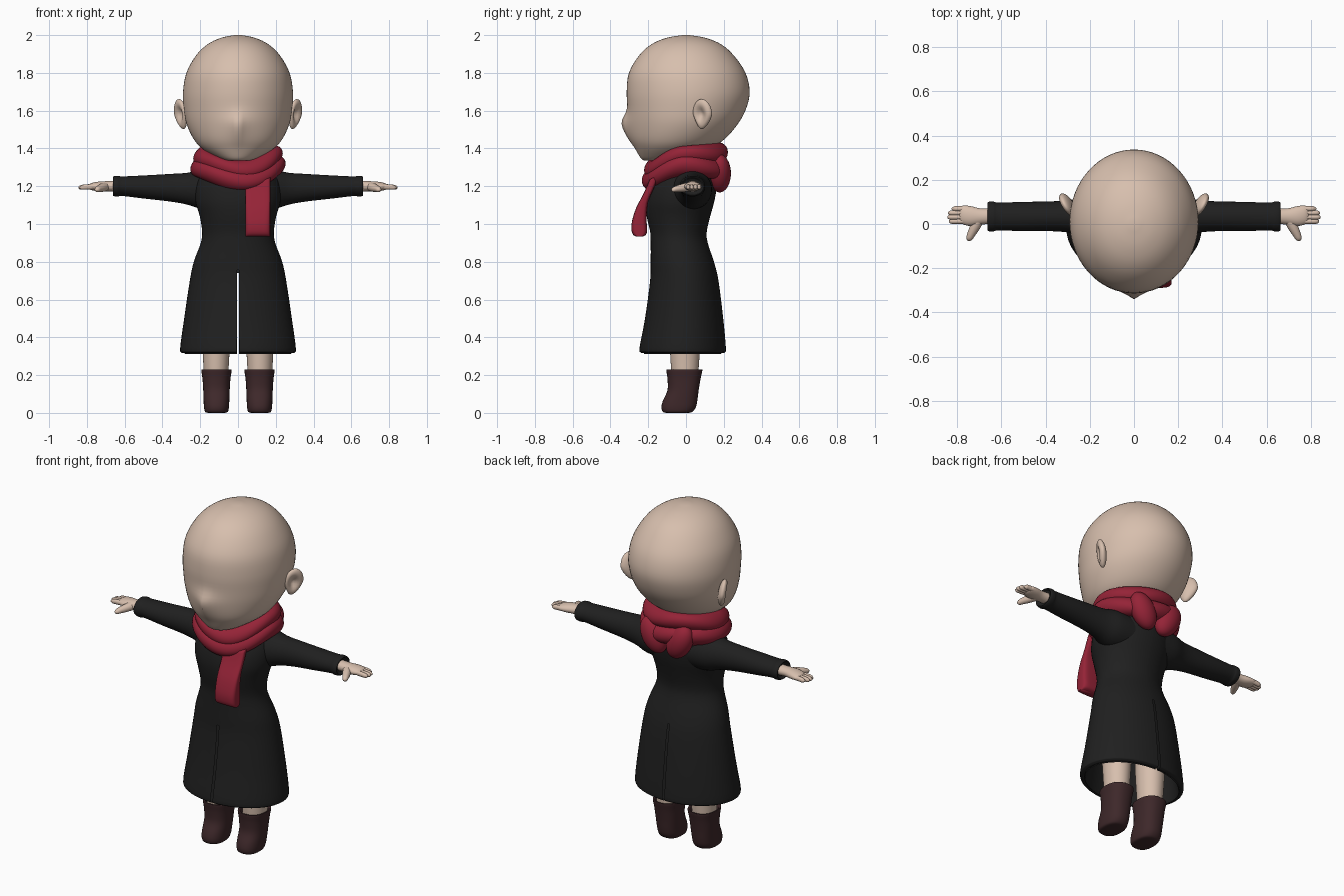
import bpy, bmesh, math
from math import sin, cos, pi, exp
from mathutils import Vector, Matrix

cube = bpy.data.objects.get("Cube")
if cube:
    bpy.data.objects.remove(cube, do_unlink=True)


def material(name, r, g, b):
    m = bpy.data.materials.new(name)
    m.use_nodes = True
    m.diffuse_color = (r, g, b, 1)
    bsdf = m.node_tree.nodes["Principled BSDF"]
    bsdf.inputs["Base Color"].default_value = (r, g, b, 1)
    bsdf.inputs["Roughness"].default_value = 0.8
    return m


SKIN = material("skin", 0.68, 0.52, 0.42)
BLACK = material("black cloth", 0.014, 0.014, 0.014)
RED = material("red wool", 0.30, 0.017, 0.038)
BROWN = material("brown leather", 0.048, 0.021, 0.023)


def finish(name, bm, mat, angle=50):
    bmesh.ops.recalc_face_normals(bm, faces=bm.faces)
    mesh = bpy.data.meshes.new(name)
    bm.to_mesh(mesh)
    bm.free()
    mesh.materials.append(mat)
    ob = bpy.data.objects.new(name, mesh)
    bpy.context.collection.objects.link(ob)
    bpy.ops.object.select_all(action="DESELECT")
    ob.select_set(True)
    bpy.context.view_layer.objects.active = ob
    bpy.ops.object.shade_smooth_by_angle(angle=math.radians(angle))
    return ob


def spline(a, b, c, d, t):
    return 0.5 * (2 * b + (c - a) * t + (2 * a - 5 * b + 4 * c - d) * t * t
                  + (3 * b - a - 3 * c + d) * t ** 3)


def loft(sections, angles=32, steps=4, power=1.0, closed=False):
    """Skin a smooth tube through (centre, u, v) elliptical sections."""
    if isinstance(angles, int):
        angles = [2 * pi * i / angles for i in range(angles)]
    secs = [[Vector(p) for p in s] for s in sections]
    n = len(secs)
    dense = []
    for i in range(n if closed else n - 1):
        ids = [i - 1, i, i + 1, i + 2]
        ids = [k % n if closed else min(max(k, 0), n - 1) for k in ids]
        for j in range(steps):
            dense.append([spline(*(secs[k][q] for k in ids), j / steps) for q in range(3)])
    if not closed:
        dense.append(secs[-1])
    bm = bmesh.new()

    def soft(x):
        return math.copysign(abs(x) ** power, x)

    rings = [[bm.verts.new(c + u * soft(cos(a)) + v * soft(sin(a))) for a in angles]
             for c, u, v in dense]
    m = len(angles)
    for i in range(len(rings) if closed else len(rings) - 1):
        lo, hi = rings[i], rings[(i + 1) % len(rings)]
        for j in range(m):
            k = (j + 1) % m
            bm.faces.new((lo[j], lo[k], hi[k], hi[j]))
    if not closed:
        bm.faces.new(rings[0])
        bm.faces.new(rings[-1])
    return bm


def level(z, rx, front, back, x=0):
    """Horizontal section from its half width and front and back limits."""
    return (x, (front + back) / 2, z), (rx, 0, 0), (0, (back - front) / 2, 0)


def across(x, y, z, ry, rz, s):
    """Section of an arm that runs along x."""
    return (s * x, y, z), (0, ry, 0), (0, 0, rz)


def ball(name, mat, centre, scale, rot=Matrix(), shape=None):
    bm = bmesh.new()
    bmesh.ops.create_uvsphere(bm, u_segments=28, v_segments=18, radius=1)
    if shape:
        for v in bm.verts:
            shape(v.co)
    bm.transform(Matrix.Translation(centre) @ rot @ Matrix.Diagonal((*scale, 1)))
    return finish(name, bm, mat, 80)


# Head, with the front drawn out to a pointed nose
bm = loft([level(*p) for p in (
    (1.335, .06, -.22, -.08), (1.35, .11, -.24, .03), (1.40, .19, -.265, .13),
    (1.45, .235, -.285, .205), (1.53, .272, -.297, .275), (1.61, .287, -.308, .318),
    (1.70, .291, -.314, .337), (1.80, .273, -.302, .315), (1.89, .224, -.25, .255),
    (1.95, .163, -.185, .188), (1.985, .092, -.105, .105), (2.0, .02, -.02, .02))], 64)
for v in bm.verts:
    if v.co.y < -.1:
        drop = (v.co.z - 1.53) / (.09 if v.co.z < 1.53 else .055)
        v.co.y -= .044 * exp(-abs(v.co.x) / .06 - drop * drop)
finish("head", bm, SKIN, 80)
finish("neck", loft([level(1.2, .09, -.1, .1), level(1.42, .08, -.1, .1)]), SKIN)


# Coat: outer surface continued round the hem into the lining, slit front and back
angles = []
for i in range(48):
    a = 2 * pi * i / 48
    angles += [a - .022, a + .022] if i in (12, 36) else [a]
bm = loft([level(*p) for p in (
    (.85, .18, -.15, .10), (.60, .24, -.18, .15), (.34, .275, -.215, .18),
    (.318, .285, -.225, .19), (.32, .30, -.24, .205), (.345, .306, -.246, .211),
    (.50, .285, -.217, .197), (.70, .255, -.19, .172), (.80, .234, -.187, .148),
    (.90, .197, -.187, .115), (.96, .190, -.19, .11), (1.04, .202, -.208, .128),
    (1.12, .225, -.215, .15), (1.20, .225, -.20, .162), (1.27, .195, -.165, .155),
    (1.33, .13, -.12, .13))], angles)
slit = [f for f in bm.faces if abs(f.calc_center_median().x) < .004
        and f.calc_center_median().z < .75]
bmesh.ops.delete(bm, geom=slit, context="FACES")
finish("coat", bm, BLACK, 70)


# Scarf: two wraps that dip at the front
def wrap(name, rx, ry, z, front_dip, back_rise, thick, tall):
    secs = []
    for i in range(32):
        t = 2 * pi * i / 32
        s = sin(t)
        h = z - front_dip * s * s if s < 0 else z + back_rise * s
        lean = .015 * cos(3 * t)
        secs.append(((rx * cos(t), ry * s, h), (thick * cos(t), thick * s, lean),
                     (0, 0, tall)))
    finish(name, loft(secs, 24, 3, closed=True), RED, 80)


wrap("scarf_lower_wrap", .19, .172, 1.305, .075, -.01, .062, .056)
wrap("scarf_upper_wrap", .18, .165, 1.36, .075, .02, .057, .052)

# Hanging end of the scarf
finish("scarf_tail", loft([
    ((.105, y, z), (.066, 0, 0), (0, t * .92, t * k)) for y, z, t, k in (
        (-.165, 1.25, .03, .5), (-.195, 1.18, .03, .5), (-.232, 1.10, .034, .4),
        (-.247, 1.02, .042, .1), (-.247, .97, .045, 0), (-.246, .945, .038, 0),
        (-.246, .934, .022, 0))], 32, 4, .5), RED, 70)

for s, side in ((1, "left"), (-1, "right")):
    # Scarf folds that droop at the back
    ball(side + "_scarf_fold", RED, (s * .085, .178, 1.268), (.07, .06, .108),
         Matrix.Rotation(s * .5, 4, "Y"))

    # Ear with a hollow face
    def hollow(co):
        if co.x > 0:
            co.x *= 1 - 1.3 * exp(-((co.y + .15) ** 2 + co.z ** 2) / .25)
        if co.z < 0:
            co.y = co.y * (1 + .35 * co.z) - .2 * co.z * co.z
        co.x *= s

    ball(side + "_ear", SKIN, (s * .303, .088, 1.582), (.026, .056, .08),
         Matrix.Rotation(-s * .5, 4, "Z") @ Matrix.Rotation(s * .15, 4, "Y"), hollow)

    # Sleeve with a slight cuff
    finish(side + "_sleeve", loft([across(*p, s) for p in (
        (.08, .02, 1.18, .12, .11), (.19, .03, 1.183, .105, .104),
        (.27, .034, 1.187, .078, .084), (.36, .035, 1.192, .068, .073),
        (.50, .034, 1.196, .066, .061), (.61, .034, 1.20, .063, .052),
        (.635, .034, 1.20, .067, .055), (.655, .034, 1.20, .067, .053),
        (.663, .034, 1.20, .06, .047), (.65, .034, 1.20, .05, .038))]), BLACK, 70)

    # Palm, fingers and thumb
    finish(side + "_palm", loft([across(*p, s) for p in (
        (.63, .036, 1.20, .036, .030), (.69, .034, 1.20, .036, .027),
        (.74, .036, 1.199, .045, .025), (.775, .041, 1.198, .042, .019),
        (.79, .041, 1.197, .03, .011))], 24), SKIN, 80)
    for i, tip in enumerate((.838, .845, .842, .825)):
        y = .012 + i * .019
        finish(side + "_finger_" + str(i + 1), loft([across(*p, s) for p in (
            (.75, y, 1.198, .012, .014), (.80, y, 1.196, .012, .014),
            (tip - .012, y, 1.194, .011, .012), (tip, y, 1.193, .004, .004))], 12),
            SKIN, 80)
    finish(side + "_thumb", loft([
        ((s * x, y, z), (s * r, r * .3, 0), (0, 0, r)) for x, y, z, r in (
            (.70, .025, 1.198, .024), (.72, -.015, 1.192, .022),
            (.738, -.05, 1.186, .017), (.746, -.068, 1.182, .013),
            (.749, -.077, 1.181, .004))], 16), SKIN, 80)

    # Leg and boot
    finish(side + "_leg", loft([level(*p, s * .116) for p in (
        (.15, .062, -.07, .06), (.25, .067, -.08, .068), (.45, .078, -.09, .08),
        (.62, .08, -.09, .08))]), SKIN)
    finish(side + "_boot", loft([level(*p, s * .114) for p in (
        (0, .045, -.105, .015), (.006, .06, -.123, .035), (.03, .066, -.13, .052),
        (.065, .068, -.122, .06), (.12, .07, -.098, .067), (.18, .074, -.098, .077),
        (.222, .08, -.104, .086), (.23, .078, -.102, .084), (.225, .07, -.09, .075),
        (.20, .066, -.08, .068))], 32, 4, .85), BROWN, 60)
